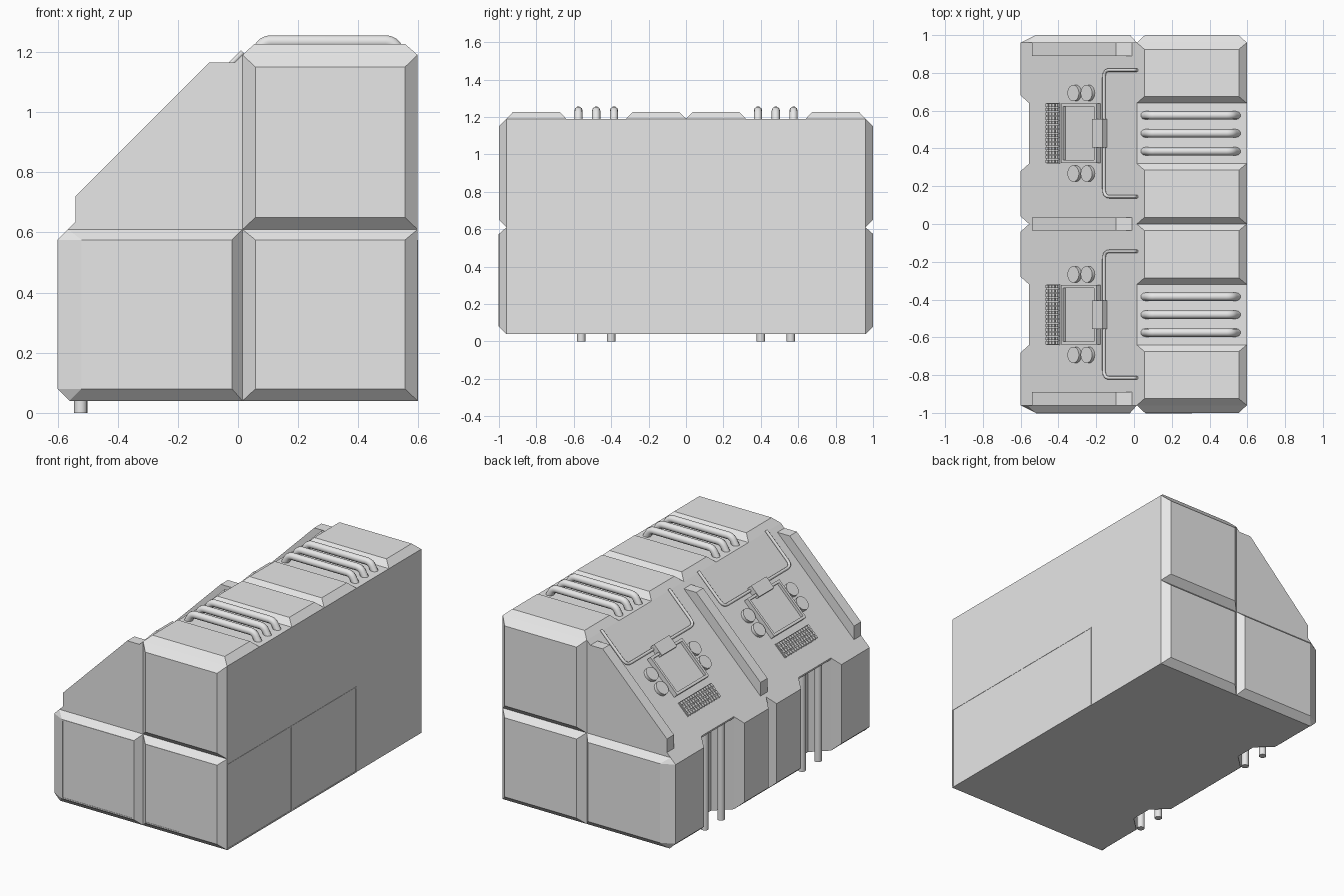
import bpy, bmesh, math
from mathutils import Vector, Matrix

if "Cube" in bpy.data.objects:
    bpy.data.objects.remove(bpy.data.objects["Cube"])

grey = bpy.data.materials.new("light_grey")
grey.use_nodes = True
grey.diffuse_color = (0.8, 0.8, 0.8, 1)
grey.node_tree.nodes["Principled BSDF"].inputs["Base Color"].default_value = (0.8, 0.8, 0.8, 1)

BASE, MID, TOP = 0.04, 0.61, 1.19
SIDE, END, SEAM, RIGHT = -0.555, 0.96, 0.015, 0.597
CH = 0.04
SLOPE_Z = 1.175           # slope surface: z = x + SLOPE_Z
R2 = math.sqrt(2)


def finish(name, bm):
    bmesh.ops.recalc_face_normals(bm, faces=bm.faces)
    mesh = bpy.data.meshes.new(name)
    bm.to_mesh(mesh)
    bm.free()
    mesh.materials.append(grey)
    ob = bpy.data.objects.new(name, mesh)
    bpy.context.collection.objects.link(ob)
    return ob


def prism(name, points, vec):
    """Extrude a flat polygon along vec."""
    bm = bmesh.new()
    face = bm.faces.new([bm.verts.new(p) for p in points])
    res = bmesh.ops.extrude_face_region(bm, geom=[face])
    moved = [g for g in res["geom"] if isinstance(g, bmesh.types.BMVert)]
    bmesh.ops.translate(bm, verts=moved, vec=vec)
    return finish(name, bm)


def hull(name, points):
    """Convex solid through the given corners."""
    bm = bmesh.new()
    for p in points:
        bm.verts.new(p)
    bmesh.ops.convex_hull(bm, input=bm.verts[:])
    bmesh.ops.dissolve_limit(bm, angle_limit=0.02, verts=bm.verts[:], edges=bm.edges[:])
    return finish(name, bm)


def rect(a0, a1, b0, b1):
    return [(a0, b0), (a1, b0), (a1, b1), (a0, b1)]


def add_box(bm, lo, hi):
    lo, hi = Vector(lo), Vector(hi)
    mat = Matrix.Translation((lo + hi) / 2) @ Matrix.Diagonal((hi - lo).to_4d())
    bmesh.ops.create_cube(bm, size=1, matrix=mat)


def frame_boxes(bm, a0, a1, b0, b1, w, h, place):
    """Four strips around a rectangle; place maps (a, b, height) to a point."""
    for r in ((a0, a1, b0, b0 + w), (a0, a1, b1 - w, b1),
              (a0, a0 + w, b0 + w, b1 - w), (a1 - w, a1, b0 + w, b1 - w)):
        p, q = place(r[0], r[2], 0), place(r[1], r[3], h)
        add_box(bm, [min(c) for c in zip(p, q)], [max(c) for c in zip(p, q)])


def tube(name, points, radius):
    cu = bpy.data.curves.new(name, "CURVE")
    cu.dimensions = "3D"
    cu.bevel_depth, cu.bevel_resolution = radius, 3
    cu.use_fill_caps = True
    sp = cu.splines.new("POLY")
    sp.points.add(len(points) - 1)
    for pt, co in zip(sp.points, points):
        pt.co = (*co, 1)
    ob = bpy.data.objects.new(name, cu)
    bpy.context.collection.objects.link(ob)
    cu.materials.append(grey)
    sp.use_smooth = True


def rounded(points, r, steps=5):
    """Round the inner corners of a polyline."""
    pts = [Vector(p) for p in points]
    out = [pts[0]]
    for a, b, c in zip(pts, pts[1:], pts[2:]):
        p, q = b + (a - b).normalized() * r, b + (c - b).normalized() * r
        for i in range(steps + 1):
            t = i / steps
            out.append(p * (1 - t) ** 2 + b * 2 * t * (1 - t) + q * t * t)
    return out + [pts[-1]]


# Lower body: plan outline with two deep bays on the console side
plan = [(RIGHT, END), (RIGHT, -END), (SIDE, -END)]
for c in (-0.48, 0.48):
    plan += [(SIDE, c - 0.16), (-0.46, c - 0.07), (-0.46, c + 0.07), (SIDE, c + 0.16)]
plan.append((SIDE, END))
prism("lower_body", [(x, y, BASE) for x, y in plan], (0, 0, MID - BASE))

# Upper body with the sloped console face
upper = [(SIDE, MID), (RIGHT, MID), (RIGHT, TOP), (SEAM, TOP), (SIDE, SIDE + SLOPE_Z)]
prism("upper_body", [(x, -END, z) for x, z in upper], (0, 2 * END, 0))

# Chamfered panels on both ends
for s, side in ((-1, "front"), (1, "back")):
    corner = [(-0.6, 0.08), (-0.56, BASE), (SEAM, BASE), (SEAM, MID), (-0.565, MID), (-0.6, 0.575)]
    panels = {
        "lower_console": (corner, rect(-0.52, -0.02, 0.08, 0.575)),
        "lower_storage": (rect(SEAM, RIGHT, BASE, MID), rect(0.058, 0.555, 0.08, 0.575)),
        "upper_storage": (rect(SEAM, RIGHT, MID, TOP), rect(0.058, 0.555, 0.65, 1.15)),
    }
    for name, (outer, inner) in panels.items():
        hull(f"{side}_{name}_panel", [(x, s * END, z) for x, z in outer]
             + [(x, s, z) for x, z in inner])

# Chamfered blocks on the console side and on the roof
for i, (y0, y1) in enumerate(((-END, -0.64), (-0.32, 0), (0, 0.32), (0.64, END))):
    a = y0 if i == 0 else y0 + CH
    b = y1 if i == 3 else y1 - CH
    hull(f"side_block_{i}", [(SIDE, y, z) for y, z in rect(y0, y1, BASE, SIDE + SLOPE_Z)]
         + [(-0.6, y, z) for y, z in rect(a, b, 0.08, 0.575)])
    hull(f"roof_block_{i}", [(x, y, TOP) for x, y in rect(SEAM, RIGHT, y0, y1)]
         + [(x, y, 1.227) for x, y in rect(0.055, 0.555, y0 + 0.035, y1 - 0.035)])

# Thin door frames
bm = bmesh.new()
for x0, x1 in ((-0.52, -0.02), (0.06, 0.307)):
    frame_boxes(bm, x0, x1, 0.08, 0.575, 0.008, 0.003, lambda a, b, h: (a, -1 + 0.001 - h, b))
finish("front_door_frames", bm)
bm = bmesh.new()
for y0, y1 in ((-END, -0.318), (-0.318, 0.318)):
    frame_boxes(bm, y0, y1, BASE, 0.575, 0.008, 0.003, lambda a, b, h: (RIGHT - 0.001 + h, a, b))
finish("side_door_frames", bm)

# Ribs lying on the slope
for name, y in (("front_rib", -END), ("middle_rib", -0.035), ("back_rib", END - 0.07)):
    rib = [(-0.54, 0.635), (-0.54, 0.72), (-0.095, 1.165), (-0.01, 1.165)]
    prism(name, [(x, y, z) for x, z in rib], (0, 0.07, 0))

# Slope frame: local x runs up the slope, local y is across, local z points out
tilt = Matrix.Translation((0, 0, SLOPE_Z)) @ Matrix.Rotation(-math.pi / 4, 4, "Y")

for c, unit in ((-0.48, "front"), (0.48, "back")):
    # Roof pipes
    for k in (-1, 0, 1):
        y = c + 0.095 * k
        path = [(0.055, y, TOP - 0.01), (0.085, y, 1.234), (0.515, y, 1.234), (0.545, y, TOP - 0.01)]
        tube(f"{unit}_roof_pipe", rounded(path, 0.025), 0.022)

    # Vertical pipes in the bay, reaching the floor
    for k in (-1, 1):
        bm = bmesh.new()
        bmesh.ops.create_cone(bm, cap_ends=True, segments=16, radius1=0.022, radius2=0.022,
                              depth=MID, matrix=Matrix.Translation((-0.523, c + 0.08 * k, MID / 2)))
        finish(f"{unit}_bay_pipe", bm).data.shade_smooth()

    # Screen with raised frame and bracket
    bm = bmesh.new()
    add_box(bm, (-0.355 * R2, c - 0.145, 0), (-0.185 * R2, c + 0.145, 0.012))
    frame_boxes(bm, -0.365 * R2, -0.178 * R2, c - 0.158, c + 0.158, 0.016, 0.03,
                lambda a, b, h: (a, b, h))
    add_box(bm, (-0.197 * R2, c - 0.075, 0), (-0.142 * R2, c + 0.075, 0.036))
    bm.transform(tilt)
    finish(f"{unit}_screen", bm)

    # Round dials
    bm = bmesh.new()
    for x in (-0.308, -0.238):
        for dy in (-0.213, 0.213):
            bmesh.ops.create_cone(bm, cap_ends=True, segments=24, radius1=0.043, radius2=0.043,
                                  depth=0.02, matrix=Matrix.Translation((x * R2, c + dy, 0.01)))
    bm.transform(tilt)
    dials = finish(f"{unit}_dials", bm)
    dials.data.shade_smooth()

    # Keyboard
    bm = bmesh.new()
    x0, x1, rows, cols = -0.46 * R2, -0.392 * R2, 4, 14
    add_box(bm, (x0, c - 0.16, 0), (x1, c + 0.16, 0.006))
    dx, dy = (x1 - x0) / rows, 0.32 / cols
    for i in range(rows):
        for j in range(cols):
            kx, ky = x0 + i * dx, c - 0.16 + j * dy
            add_box(bm, (kx + 0.003, ky + 0.003, 0.006), (kx + dx - 0.003, ky + dy - 0.003, 0.014))
    bm.transform(tilt)
    finish(f"{unit}_keyboard", bm)

    # Cable looping round the screen
    loop = [(0.02, 0.335), (-0.155, 0.335), (-0.155, -0.335), (0.02, -0.335)]
    pts = rounded([(x * R2, c + y, 0.006) for x, y in loop], 0.04)
    tube(f"{unit}_cable", [tilt @ p for p in pts], 0.009)

# Keep cylinder rims crisp
bpy.ops.object.select_all(action="DESELECT")
for ob in bpy.context.collection.objects:
    if ob.type == "MESH" and ("bay_pipe" in ob.name or "dials" in ob.name):
        ob.select_set(True)
        bpy.context.view_layer.objects.active = ob
bpy.ops.object.shade_smooth_by_angle(angle=math.radians(40))
